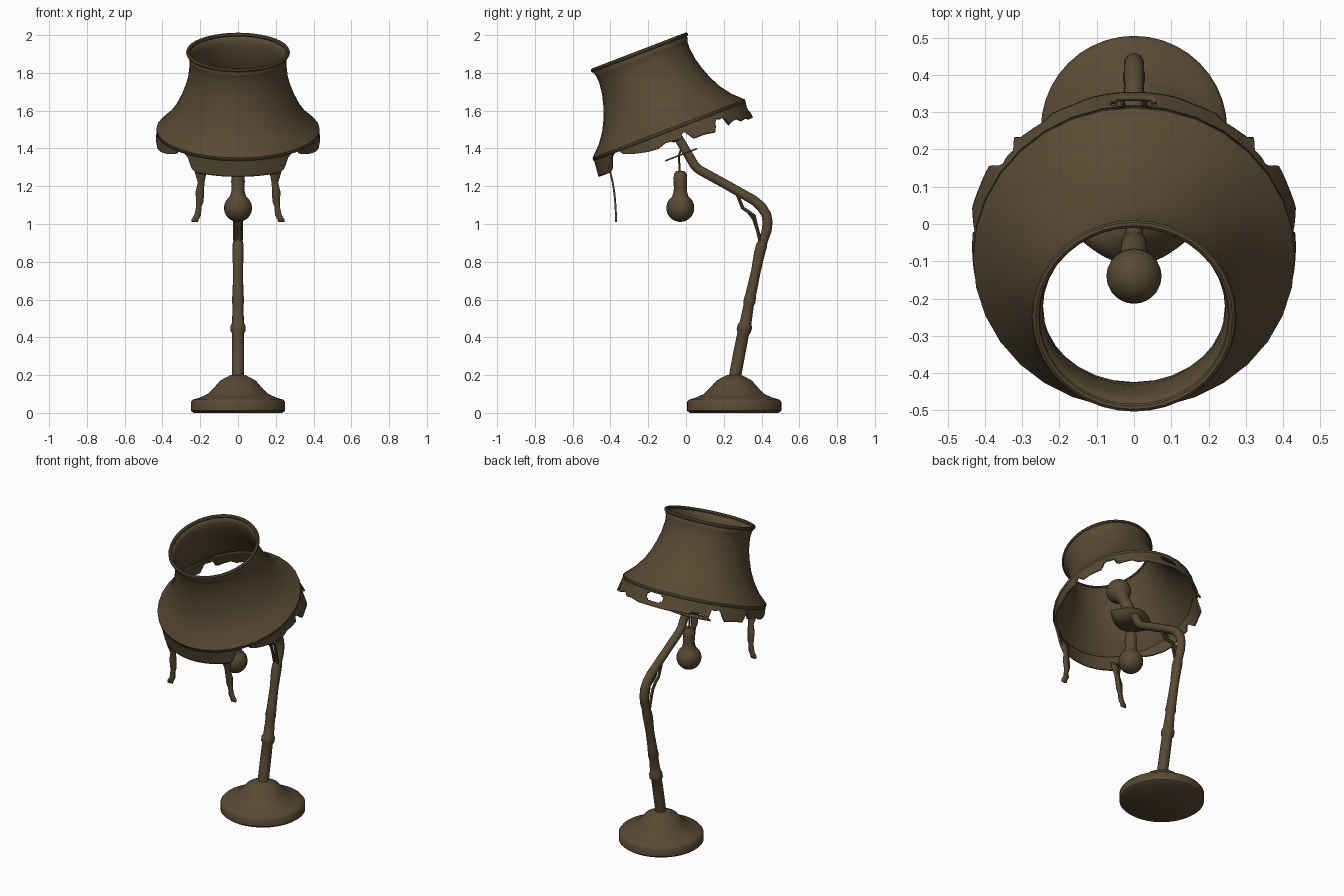
import bpy, bmesh, math
from mathutils import Matrix, Vector

if "Cube" in bpy.data.objects:
    bpy.data.objects.remove(bpy.data.objects["Cube"])

brown = bpy.data.materials.new("aged_bronze_brown")
brown.diffuse_color = (0.098, 0.068, 0.034, 1)
brown.use_nodes = True
brown.node_tree.nodes["Principled BSDF"].inputs["Base Color"].default_value = brown.diffuse_color

# Tilted frame of the lampshade: local z runs along the shade axis
TILT = math.radians(21)
SHADE = Matrix.Translation((0, -0.09, 1.5)) @ Matrix.Rotation(TILT, 4, 'X')


def add_object(name, bm, matrix=None, thickness=0, offset=-1, angle=40):
    bmesh.ops.recalc_face_normals(bm, faces=bm.faces)
    mesh = bpy.data.meshes.new(name)
    bm.to_mesh(mesh)
    bm.free()
    mesh.materials.append(brown)
    ob = bpy.data.objects.new(name, mesh)
    bpy.context.collection.objects.link(ob)
    if matrix:
        ob.matrix_world = matrix
    if thickness:
        mod = ob.modifiers.new("thickness", 'SOLIDIFY')
        mod.thickness = thickness
        mod.offset = offset
    bpy.ops.object.select_all(action='DESELECT')
    ob.select_set(True)
    bpy.context.view_layer.objects.active = ob
    bpy.ops.object.shade_smooth_by_angle(angle=math.radians(angle))
    return ob


def bridge(bm, rings, closed=True):
    for a, b in zip(rings, rings[1:]):
        n = len(a)
        for i in range(n if closed else n - 1):
            j = (i + 1) % n
            bm.faces.new((a[i], a[j], b[j], b[i]))


def lathe(name, profile, n, matrix=None, caps=True, **kw):
    bm = bmesh.new()
    rings = [[bm.verts.new((r * math.sin(2 * math.pi * i / n), -r * math.cos(2 * math.pi * i / n), z))
              for i in range(n)] for r, z in profile]
    bridge(bm, rings)
    if caps:
        bm.faces.new(rings[0])
        bm.faces.new(rings[-1])
    return add_object(name, bm, matrix, **kw)


def tube(name, path, n=14):
    """Tube through (x, y, z, radius) points."""
    bm = bmesh.new()
    pts = [Vector(p[:3]) for p in path]
    rings = []
    for k, p in enumerate(pts):
        d = (pts[min(k + 1, len(pts) - 1)] - pts[max(k - 1, 0)]).normalized()
        u = Vector((1, 0, 0))
        u = (u - d * u.dot(d)).normalized()
        v = d.cross(u)
        rings.append([bm.verts.new(p + path[k][3] * (u * math.cos(a) + v * math.sin(a)))
                      for a in (2 * math.pi * i / n for i in range(n))])
    bridge(bm, rings)
    bm.faces.new(rings[0])
    bm.faces.new(rings[-1])
    return add_object(name, bm)


def interp(table, t):
    for (a, va), (b, vb) in zip(table, table[1:]):
        if t <= b:
            return va + (vb - va) * (t - a) / (b - a)
    return table[-1][1]


# Round base
lathe("base", [(0.235, 0), (0.25, 0.012), (0.25, 0.058), (0.24, 0.07), (0.205, 0.08), (0.16, 0.1),
               (0.125, 0.135), (0.095, 0.17), (0.065, 0.187), (0.04, 0.2)], 40,
      Matrix.Translation((0, 0.255, 0)))

# Bent pole with worn bands
tube("pole", [(0, y, z, r) for y, z, r in (
    (0.255, 0.17, 0.033), (0.283, 0.32, 0.033), (0.303, 0.42, 0.032), (0.306, 0.435, 0.04),
    (0.312, 0.46, 0.04), (0.315, 0.475, 0.032), (0.332, 0.57, 0.028), (0.336, 0.59, 0.033),
    (0.344, 0.63, 0.029), (0.37, 0.75, 0.026), (0.39, 0.85, 0.03), (0.4, 0.885, 0.03),
    (0.408, 0.91, 0.025), (0.427, 0.965, 0.027), (0.432, 1.01, 0.027), (0.425, 1.05, 0.027),
    (0.4, 1.09, 0.027), (0.36, 1.125, 0.026), (0.21, 1.21, 0.025), (0.07, 1.287, 0.025),
    (0.045, 1.31, 0.025), (0.025, 1.345, 0.025), (-0.04, 1.455, 0.024), (-0.07, 1.5, 0.024))])

# Loose wires under the elbow
for k, x in enumerate((-0.012, 0.012)):
    tube(f"loose_wire_{k + 1}", [(x, y, z, 0.009) for y, z in (
        (0.27, 1.16), (0.3, 1.085), (0.33, 1.065), (0.36, 1.025 + 0.02 * k), (0.378, 0.97), (0.395, 0.9))], 8)

# Two bulbs: one upright in the shade, one hanging
BULB = [(0.022, -0.195), (0.034, -0.18), (0.036, -0.14), (0.034, -0.105), (0.036, -0.085)]
BULB += [(0.074 * math.sin(math.radians(a)), -0.074 * math.cos(math.radians(a)))
         for a in range(36, 180, 12)] + [(0.003, 0.074)]
lathe("upper_bulb", BULB, 24, Matrix.Translation((0, -0.14, 1.61)) @ Matrix.Rotation(math.radians(30), 4, 'X'))
lathe("hanging_bulb", BULB, 24, Matrix.Translation((0, -0.03, 1.085)) @ Matrix.Rotation(math.pi, 4, 'X'))
tube("bulb_wire", [(0, -0.032, 1.26, 0.006), (0, -0.038, 1.36, 0.005), (0, -0.02, 1.42, 0.005)], 8)

# Pointed leaf-shaped plate at the socket
bm = bmesh.new()
side = [(0.16 * (i / 8 - 1), 0.09 * math.sin(math.pi * i / 16) ** 0.9) for i in range(17)]
outline = [(x, y) for x, y in side] + [(x, -y) for x, y in side[-2:0:-1]]
bm.faces.new([bm.verts.new((x, y, 0)) for x, y in outline])
add_object("socket_plate", bm, Matrix.Translation((0, -0.025, 1.367)) @ Matrix.Rotation(TILT, 4, 'X'),
           thickness=0.008, offset=0)

# Flared shade with rolled top rim
lathe("shade", [(0.27, 0.435), (0.258, 0.4), (0.256, 0.365), (0.264, 0.3), (0.28, 0.24), (0.302, 0.18),
                (0.332, 0.12), (0.375, 0.06), (0.432, 0.005), (0.432, -0.012)], 32, SHADE, caps=False,
      thickness=0.012)
rim = [(0.264 + 0.011 * math.cos(a), 0.437 + 0.011 * math.sin(a))
       for a in (math.pi * i / 4 for i in range(9))]
lathe("shade_rim", rim, 40, SHADE, caps=False)

# Torn skirt: hem depth by angle from the front, same on both sides
HEM = [(0, 0.1), (30, 0.1), (34, 0.085), (36, 0.06), (38, 0.03), (41, 0.012), (48, 0.012), (50, 0.03), (53, 0.04),
       (60, 0.055), (70, 0.07), (78, 0.075), (84, 0.06), (96, 0.07), (98, 0.04), (101, 0.045), (103, 0.09),
       (112, 0.09), (121, 0.1), (123, 0.055), (126, 0.035), (129, 0.045), (132, 0.04), (134, 0.09),
       (139, 0.08), (146, 0.075), (150, 0.095), (158, 0.09), (165, 0.1), (180, 0.1)]
bm = bmesh.new()
N, ROWS = 180, 10
rings = []
for k in range(ROWS + 1):
    ring = []
    for i in range(N):
        a = 360 * i / N
        t = min(a, 360 - a)
        s = -interp(HEM, t) * k / ROWS
        r = 0.428 + 0.1 * -s + (0.012 * -s / 0.1 if 98 < t < 135 else 0)
        ring.append(bm.verts.new((r * math.sin(math.radians(a)), -r * math.cos(math.radians(a)), s)))
    rings.append(ring)
bridge(bm, rings)
hole = [f for f in bm.faces if f.calc_center_median().y > 0
        and (f.calc_center_median().x / 0.065) ** 2 + ((f.calc_center_median().z + 0.045) / 0.026) ** 2 < 1]
bmesh.ops.delete(bm, geom=hole, context='FACES')
add_object("torn_skirt", bm, SHADE, thickness=0.012)

# Hanging torn strips at the front
STRIP = [(-0.408, 1.31, 0.165, 0.235), (-0.4, 1.27, 0.168, 0.228), (-0.388, 1.22, 0.178, 0.212),
         (-0.38, 1.17, 0.18, 0.225), (-0.375, 1.12, 0.182, 0.222), (-0.373, 1.09, 0.194, 0.222),
         (-0.371, 1.05, 0.195, 0.23), (-0.37, 1.025, 0.208, 0.245), (-0.37, 1.01, 0.212, 0.245)]
for name, m in (("right_strip", 1), ("left_strip", -1)):
    bm = bmesh.new()
    bridge(bm, [[bm.verts.new((m * x, y, z)) for x in (a, b)] for y, z, a, b in STRIP], closed=False)
    add_object(name, bm, thickness=0.01, offset=0)
